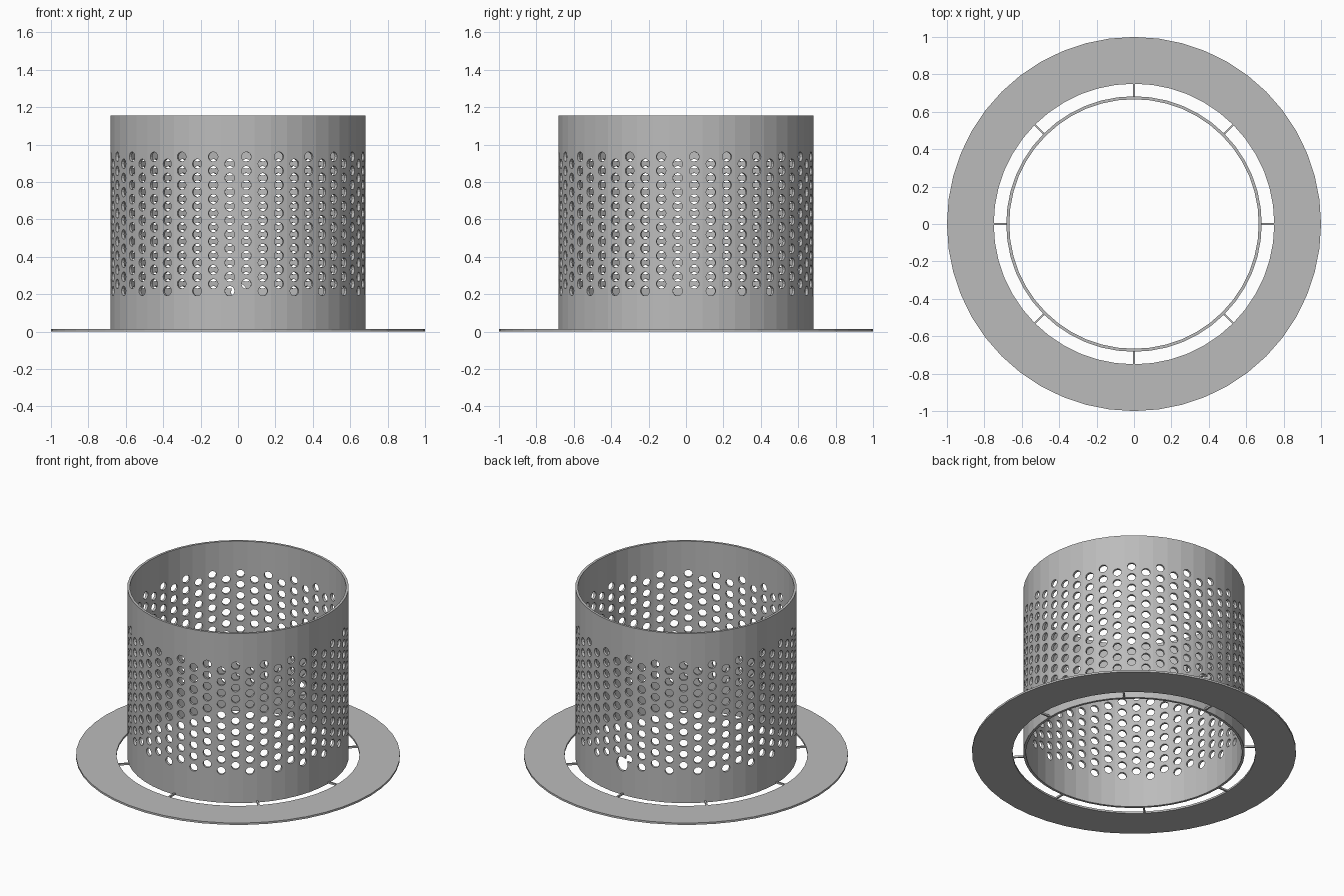
import bpy
import bmesh
from math import sin, cos, pi, radians
from mathutils import Matrix, Vector

SIDES = 48
R_OUT, R_IN, HEIGHT = 0.683, 0.667, 1.155
FLANGE_IN, FLANGE_T = 0.75, 0.013
HOLE_R, PITCH, ROWS = 0.026, 0.0755, 10

if "Cube" in bpy.data.objects:
    bpy.data.objects.remove(bpy.data.objects["Cube"])

# Single grey metal
metal = bpy.data.materials.new("grey metal")
metal.use_nodes = True
grey = (0.5, 0.5, 0.5, 1)
metal.diffuse_color = grey
metal.node_tree.nodes["Principled BSDF"].inputs["Base Color"].default_value = grey


def finish(name, bm):
    bmesh.ops.recalc_face_normals(bm, faces=bm.faces)
    mesh = bpy.data.meshes.new(name)
    bm.to_mesh(mesh)
    bm.free()
    mesh.materials.append(metal)
    obj = bpy.data.objects.new(name, mesh)
    bpy.context.scene.collection.objects.link(obj)
    return obj


def ring(name, r_out, r_in, height):
    """Faceted tube standing on the ground."""
    bm = bmesh.new()
    profile = [(r_out, 0), (r_out, height), (r_in, height), (r_in, 0)]
    loops = [[bm.verts.new((r * cos(2 * pi * i / SIDES), r * sin(2 * pi * i / SIDES), z))
              for r, z in profile] for i in range(SIDES)]
    for i in range(SIDES):
        a, b = loops[i], loops[(i + 1) % SIDES]
        for j in range(4):
            k = (j + 1) % 4
            bm.faces.new((a[j], b[j], b[k], a[k]))
    return finish(name, bm)


def add_punch(bm, angle, z, wide, tall, segments):
    """Radial elliptical prism passing through the wall."""
    matrix = (Matrix.Rotation(angle, 4, 'Z') @ Matrix.Translation((R_OUT, 0, z))
              @ Matrix.Diagonal((1, wide, tall, 1)) @ Matrix.Rotation(pi / 2, 4, 'Y'))
    bmesh.ops.create_cone(bm, cap_ends=True, segments=segments, radius1=1,
                          radius2=1, depth=0.12, matrix=matrix)


def cut(target, cutter):
    mod = target.modifiers.new("holes", 'BOOLEAN')
    mod.operation = 'DIFFERENCE'
    mod.solver = 'EXACT'
    mod.object = cutter
    bpy.context.view_layer.objects.active = target
    bpy.ops.object.modifier_apply(modifier=mod.name)
    bpy.data.objects.remove(cutter)


# Perforated basket wall: staggered columns, one centred on each facet
basket = ring("basket_wall", R_OUT, R_IN, HEIGHT)
bm = bmesh.new()
for col in range(SIDES):
    angle = 2 * pi * (col + 0.5) / SIDES
    low = 0.255 if col % 2 == 0 else 0.217
    for row in range(ROWS):
        if col == SIDES // 4 - 1 and row == 0:
            continue  # replaced by the larger hole
        add_punch(bm, angle, low + row * PITCH, HOLE_R, HOLE_R, 14)
cut(basket, finish("hole_punches", bm))

# One larger oval hole at the back
bm = bmesh.new()
add_punch(bm, radians(89.6), 0.21, 0.042, 0.048, 18)
cut(basket, finish("oval_punch", bm))

# Flat base flange
ring("base_flange", 1.0, FLANGE_IN, FLANGE_T)

# Eight thin spokes joining basket and flange
inner, outer = R_OUT - 0.008, FLANGE_IN + 0.005
for i in range(8):
    bm = bmesh.new()
    bmesh.ops.create_cube(bm, size=1, matrix=Matrix.Rotation(i * pi / 4, 4, 'Z')
                          @ Matrix.Translation(Vector(((inner + outer) / 2, 0, FLANGE_T / 2)))
                          @ Matrix.Diagonal((outer - inner, 0.011, FLANGE_T * 0.9, 1)))
    finish(f"spoke_{i + 1}", bm)
